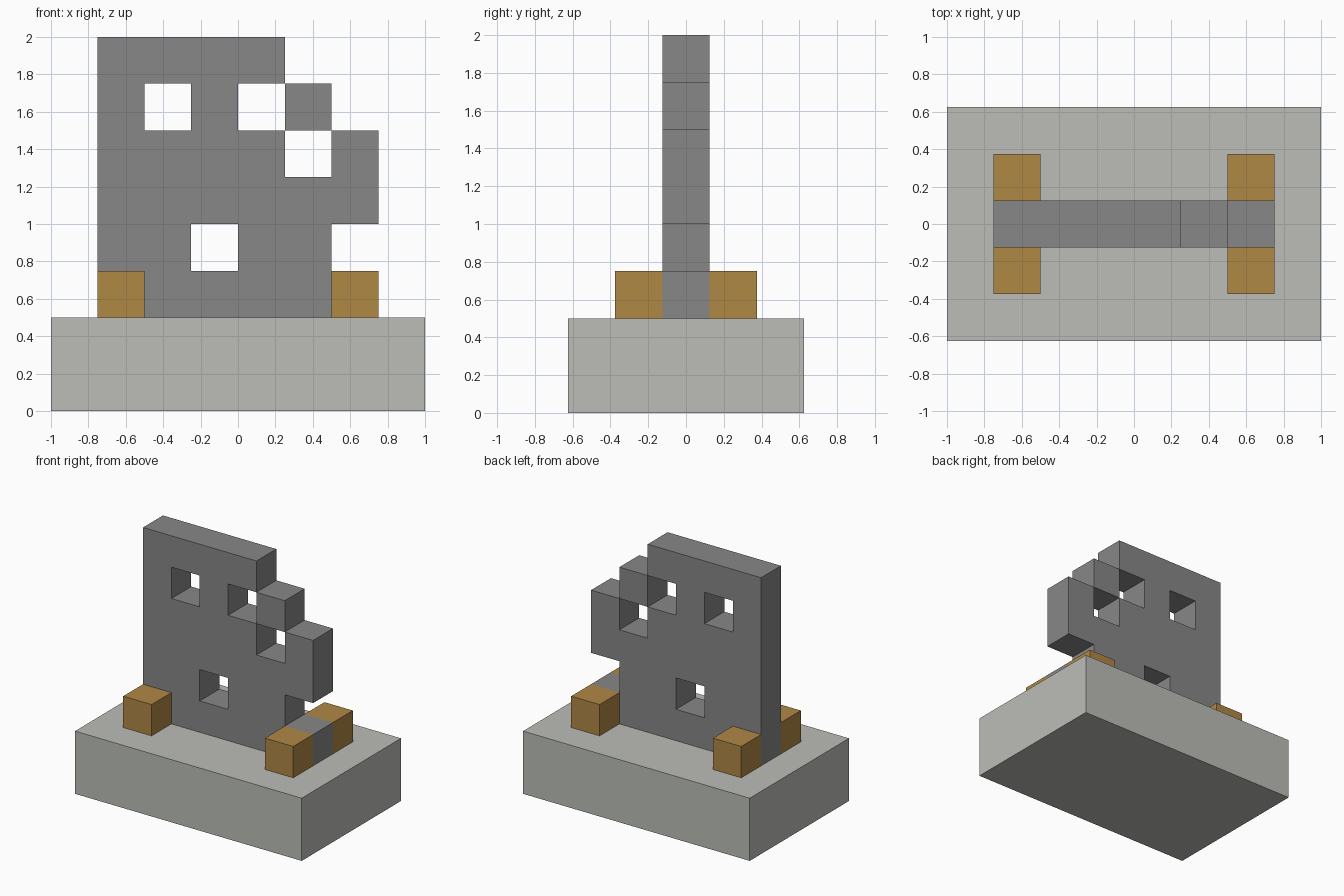
import bpy
import bmesh
from mathutils import Vector

default = bpy.data.objects.get("Cube")
if default:
    bpy.data.objects.remove(default, do_unlink=True)

UNIT = 0.25  # edge length of one block


def make_material(name, rgb):
    mat = bpy.data.materials.new(name)
    mat.use_nodes = True
    color = (*rgb, 1)
    mat.diffuse_color = color
    mat.node_tree.nodes["Principled BSDF"].inputs["Base Color"].default_value = color
    return mat


def add_object(name, bm, mat):
    mesh = bpy.data.meshes.new(name)
    bm.to_mesh(mesh)
    bm.free()
    mesh.materials.append(mat)
    obj = bpy.data.objects.new(name, mesh)
    bpy.context.collection.objects.link(obj)
    return obj


def add_box(name, center, size, mat):
    bm = bmesh.new()
    bmesh.ops.create_cube(bm, size=1)
    bmesh.ops.scale(bm, vec=size, verts=bm.verts)
    bmesh.ops.translate(bm, vec=center, verts=bm.verts)
    return add_object(name, bm, mat)


stone = make_material("dark stone grey", (0.245, 0.245, 0.245))
plinth = make_material("pale warm grey", (0.503, 0.515, 0.479))
wood = make_material("golden brown wood", (0.434, 0.246, 0.06))

# Plinth
add_box("base_slab", (0, 0, UNIT), (8 * UNIT, 5 * UNIT, 2 * UNIT), plinth)

# Ruined wall, one character per block, top row first
PATTERN = ["####..",
           "#.#.#.",
           "####.#",
           "######",
           "##.##.",
           "######"]
cells = {(col, 5 - row) for row, line in enumerate(PATTERN)
         for col, mark in enumerate(line) if mark == "#"}

bm = bmesh.new()
for col, row in sorted(cells):
    center = Vector(((col - 2.5) * UNIT, 0, (row + 2.5) * UNIT))
    x, y, z = (Vector(axis) * UNIT / 2 for axis in ((1, 0, 0), (0, 1, 0), (0, 0, 1)))
    # Front and back faces, then each side that has no neighbour
    sides = [(-y, x, z), (y, -x, z)]
    for dx, dz, side in ((1, 0, (x, y, z)), (-1, 0, (-x, -y, z)),
                         (0, 1, (z, x, y)), (0, -1, (-z, x, -y))):
        if (col + dx, row + dz) not in cells:
            sides.append(side)
    for out, u, v in sides:
        bm.faces.new([bm.verts.new(center + out + a * u + b * v)
                      for a, b in ((-1, -1), (1, -1), (1, 1), (-1, 1))])
bmesh.ops.remove_doubles(bm, verts=bm.verts, dist=0.001)
add_object("ruined_wall", bm, stone)

# Wooden foot blocks in front of and behind both ends of the wall
for x_name, x_sign in (("left", 1), ("right", -1)):
    for y_name, y_sign in (("front", -1), ("back", 1)):
        add_box(f"{y_name}_{x_name}_foot_block",
                (x_sign * 2.5 * UNIT, y_sign * UNIT, 2.5 * UNIT),
                (UNIT, UNIT, UNIT), wood)
